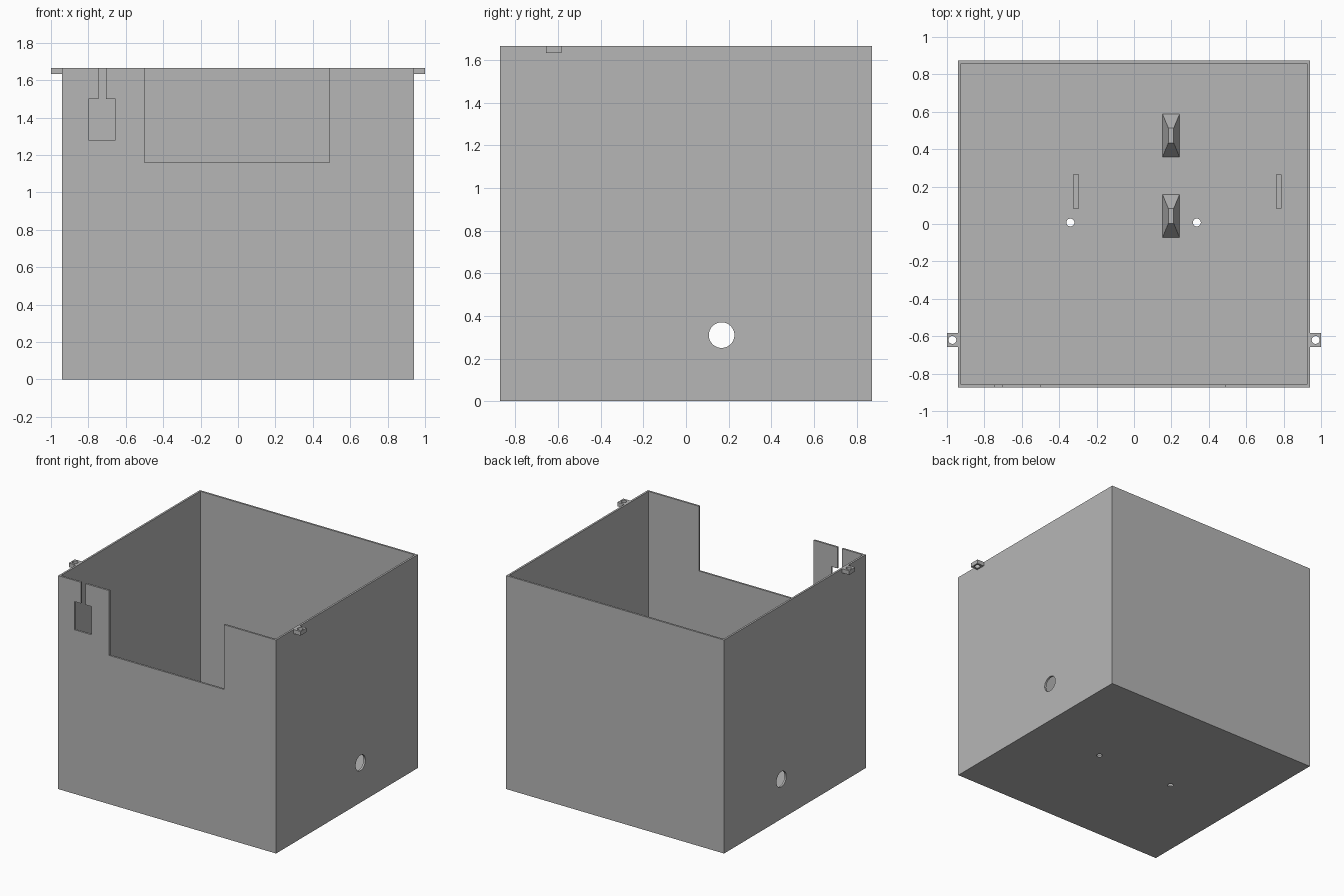
import bpy
import bmesh
from mathutils import Matrix, Vector

cube = bpy.data.objects.get("Cube")
if cube:
    bpy.data.objects.remove(cube, do_unlink=True)

grey = bpy.data.materials.new("plain grey")
grey.use_nodes = True
grey.diffuse_color = (0.47, 0.47, 0.47, 1)
grey.node_tree.nodes["Principled BSDF"].inputs["Base Color"].default_value = (0.47, 0.47, 0.47, 1)

W, D, H, T = 0.94, 0.873, 1.665, 0.015   # half width, half depth, height, wall


def finish(name, bm):
    mesh = bpy.data.meshes.new(name)
    bm.to_mesh(mesh)
    bm.free()
    mesh.materials.append(grey)
    obj = bpy.data.objects.new(name, mesh)
    bpy.context.scene.collection.objects.link(obj)
    return obj


def box(name, lo, hi, taper=None):
    """Box between two corners; taper pulls the top in along x and y."""
    lo, hi = Vector(lo), Vector(hi)
    bm = bmesh.new()
    bmesh.ops.create_cube(bm, size=1)
    for v in bm.verts:
        top = v.co.z > 0
        v.co = (lo + hi) / 2 + v.co * (hi - lo)
        if taper and top:
            for i in range(2):
                v.co[i] += taper[i] if v.co[i] < (lo[i] + hi[i]) / 2 else -taper[i]
    return finish(name, bm)


def rod(name, center, radius, length, axis="Z"):
    bm = bmesh.new()
    turn = Matrix.Rotation(1.5707963, 4, "Y") if axis == "X" else Matrix()
    bmesh.ops.create_cone(bm, cap_ends=True, segments=48, radius1=radius, radius2=radius,
                          depth=length, matrix=Matrix.Translation(center) @ turn)
    return finish(name, bm)


def cut(obj, cutters):
    """Subtract each cutter, bake the result and remove the cutters."""
    for c in cutters:
        c.hide_render = True
        mod = obj.modifiers.new("cut", "BOOLEAN")
        mod.operation = "DIFFERENCE"
        mod.solver = "EXACT"
        mod.object = c
    bpy.context.view_layer.update()
    baked = bpy.data.meshes.new_from_object(
        obj.evaluated_get(bpy.context.evaluated_depsgraph_get()))
    obj.modifiers.clear()
    obj.data = baked
    for c in cutters:
        bpy.data.objects.remove(c, do_unlink=True)


def smooth(obj):
    bpy.ops.object.select_all(action="DESELECT")
    obj.select_set(True)
    bpy.context.view_layer.objects.active = obj
    bpy.ops.object.shade_smooth_by_angle()


# Open-topped shell with its front window, keyhole slot and round holes
shell = box("box_shell", (-W, -D, 0), (W, D, H))
cut(shell, [
    box("cavity", (-W + T, -D + T, T), (W - T, D - T, H + 0.2)),
])
cut(shell, [
    box("window", (-0.5, -D - 0.1, 1.16), (0.49, -D + 0.1, H + 0.1)),
    box("keyhole_body", (-0.8, -D - 0.1, 1.28), (-0.655, -D + 0.1, 1.5)),
    box("keyhole_neck", (-0.745, -D - 0.1, 1.45), (-0.705, -D + 0.1, H + 0.1)),
    rod("cable_hole", (0, 0.167, 0.31), 0.06, 3, "X"),
    rod("floor_hole_right", (-0.34, 0.008, 0), 0.021, 0.1),
    rod("floor_hole_left", (0.336, 0.008, 0), 0.021, 0.1),
])
smooth(shell)

# Screw tabs at the rim
for side, s in (("left", 1), ("right", -1)):
    x0, x1 = sorted((s * W, s))
    tab = box(side + "_screw_tab", (x0, -0.657, H - 0.032), (x1, -0.583, H))
    cut(tab, [rod("screw_hole", (s * 0.971, -0.62, H), 0.021, 0.2)])
    smooth(tab)

# Tapered posts and thin ribs on the floor
for name, y in (("front_post", 0.043), ("back_post", 0.473)):
    box(name, (0.152, y - 0.116, T), (0.244, y + 0.116, 0.13), taper=(0.032, 0.077))
for name, x in (("right_rib", -0.31), ("left_rib", 0.773)):
    box(name, (x - 0.015, 0.083, T), (x + 0.015, 0.265, 0.06))
